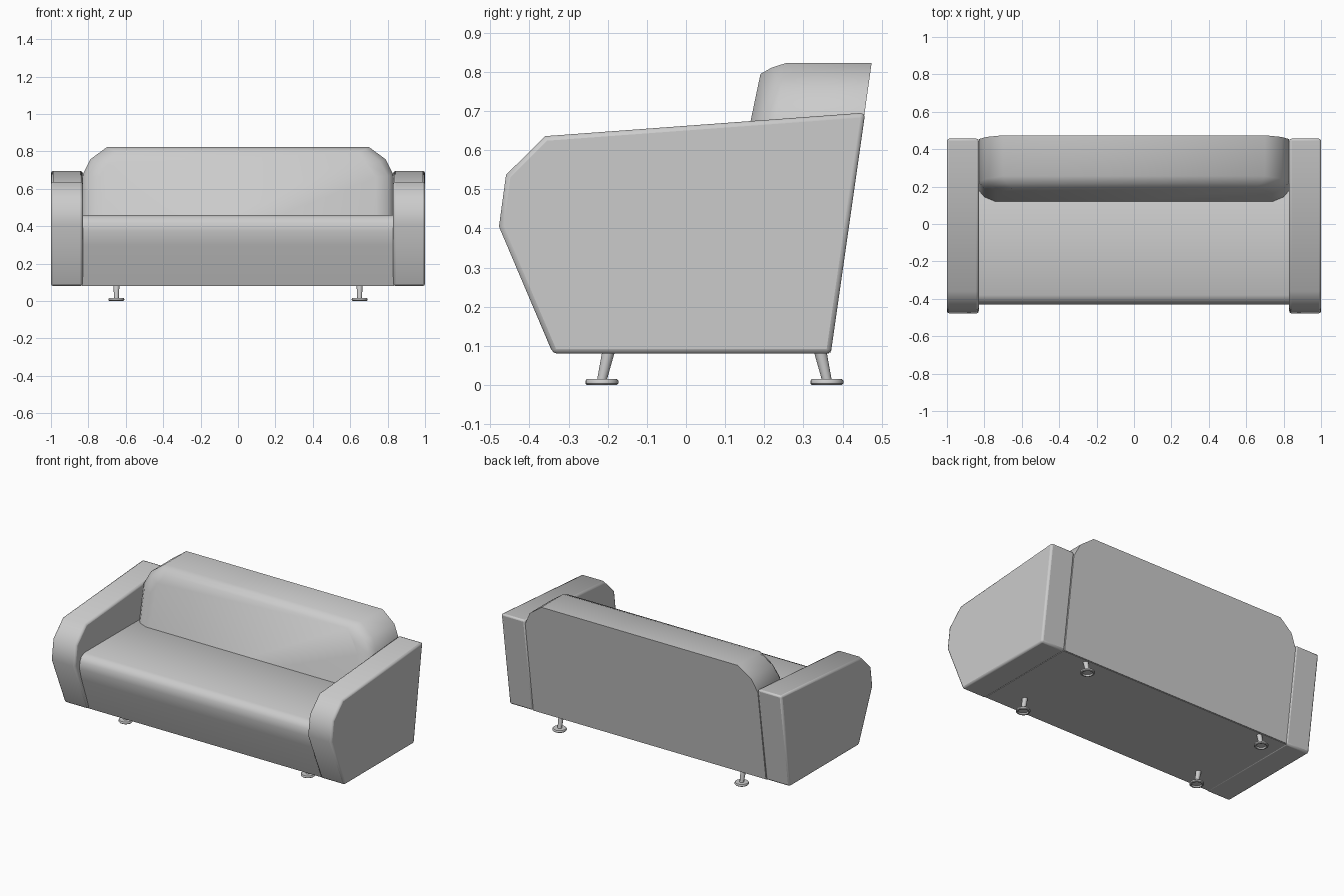
import bpy, bmesh, math
from mathutils import Vector

if "Cube" in bpy.data.objects:
    bpy.data.objects.remove(bpy.data.objects["Cube"])


def finish(name, bm, angle=50, bevel=0.0, segments=2, bevel_angle=50):
    bmesh.ops.recalc_face_normals(bm, faces=bm.faces)
    me = bpy.data.meshes.new(name)
    bm.to_mesh(me)
    bm.free()
    ob = bpy.data.objects.new(name, me)
    bpy.context.collection.objects.link(ob)
    if bevel:
        m = ob.modifiers.new("soft_edges", 'BEVEL')
        m.width, m.segments = bevel, segments
        m.limit_method, m.angle_limit = 'ANGLE', math.radians(bevel_angle)
    bpy.ops.object.select_all(action='DESELECT')
    ob.select_set(True)
    bpy.context.view_layer.objects.active = ob
    bpy.ops.object.shade_smooth_by_angle(angle=math.radians(angle))
    return ob


def loft(loops, cap=True, closed=True):
    """Skin a list of equally long closed loops."""
    bm = bmesh.new()
    rings = [[bm.verts.new(p) for p in loop] for loop in loops]
    n = len(rings[0])
    for a, b in zip(rings, rings[1:]):
        for i in range(n):
            j = (i + 1) % n
            bm.faces.new((a[i], a[j], b[j], b[i]))
    if cap:
        bm.faces.new(rings[0])
        bm.faces.new(rings[-1])
    return bm


def extrude_x(profile, x0, x1):
    return loft([[(x, y, z) for y, z in profile] for x in (x0, x1)])


# Arms: faceted side profile, softened rim
arm = [(-0.34, 0.08), (-0.478, 0.405), (-0.46, 0.537), (-0.36, 0.636),
       (0.458, 0.696), (0.37, 0.08)]
for side, s in (("left", -1), ("right", 1)):
    finish(side + "_arm", extrude_x(arm, s * 0.83, s), bevel=0.012)

# Seat: rounded front edge, sloping underside front
seat = [(-0.33, 0.08), (-0.41, 0.30), (-0.43, 0.375), (-0.426, 0.42),
        (-0.41, 0.446), (-0.38, 0.46), (0.2, 0.458), (0.3, 0.4), (0.366, 0.08)]
finish("seat", extrude_x(seat, -0.835, 0.835))

# Backrest: clipped corners, rounded front rim, leaning back face
def outline(inset_x, inset_z, y_of_z):
    half = [(0.83 - inset_x, 0.083), (0.83 - inset_x, 0.675 - inset_z * 0.5),
            (0.79 - inset_x, 0.757 - inset_z), (0.70 - inset_x * 0.6, 0.823 - inset_z)]
    pts = half + [(-x, z) for x, z in reversed(half)]
    return [(x, y_of_z(z), z) for x, z in pts]


def front(offset):
    return lambda z: 0.12 + 0.21 * (z - 0.46) + offset


back = outline(0, 0, lambda z: 0.37 + 0.1405 * (z - 0.08))
loops = [back, outline(0, 0, front(0.06)),
         outline(0.03, 0.012, front(0.025)), outline(0.09, 0.028, front(0))]
finish("backrest", loft(loops), angle=45)

# Legs: tilted tapered stem on a round foot with a hollow underside
def circle(x, y, z, r, n=20):
    return [(x + r * math.cos(2 * math.pi * i / n),
             y + r * math.sin(2 * math.pi * i / n), z) for i in range(n)]


foot = [(0.012, 0.009), (0.028, 0.009), (0.031, 0.0), (0.038, 0.0), (0.042, 0.004),
        (0.042, 0.011), (0.039, 0.015), (0.012, 0.015)]
for row, y, lean in (("front", -0.215, 0.018), ("back", 0.36, -0.018)):
    for side, s in (("left", -1), ("right", 1)):
        x = s * 0.65
        finish(f"{row}_{side}_foot", loft([circle(x, y, z, r) for r, z in foot]), angle=40)
        stem = loft([circle(x, y, 0.012, 0.0125), circle(x, y + lean, 0.09, 0.0165)])
        finish(f"{row}_{side}_leg", stem, angle=40)
